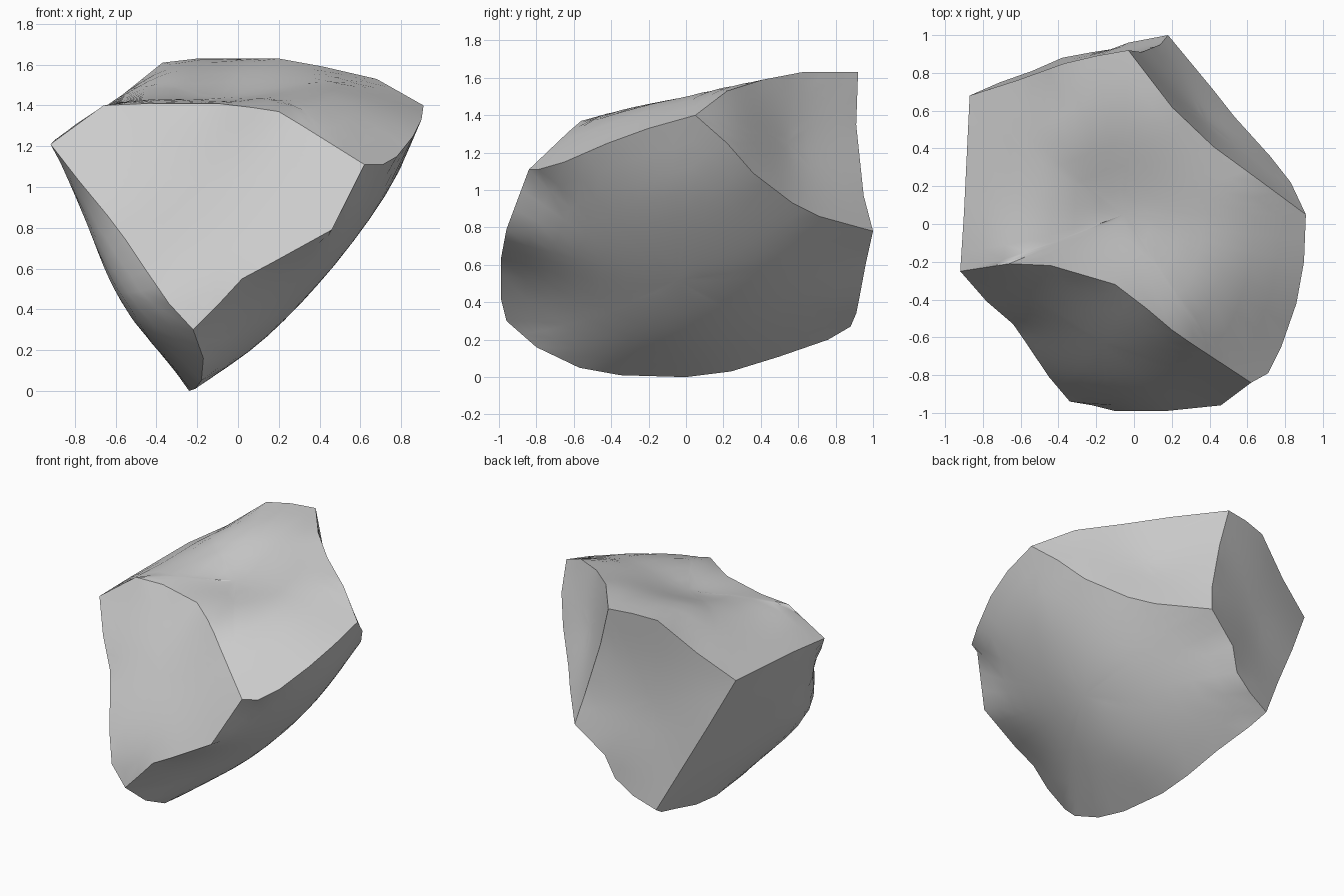
import bpy, bmesh, math
from mathutils import Vector

if "Cube" in bpy.data.objects:
    bpy.data.objects.remove(bpy.data.objects["Cube"])

# Corners of the broken stone
K = {
    'A': (-.92, -.25, 1.21), 'B': (.62, -.84, 1.11), 'C': (.91, .05, 1.40),
    'D': (-.03, .92, 1.63), 'E': (.18, 1.0, .78), 'F': (-.87, .68, 1.25),
    'G': (-.38, .88, .27), 'H': (-.22, -.96, .30),
}

# Intermediate points along each fracture edge between two corners
EDGES = {
    'AB': [(-.66, -.21, 1.40), (-.44, -.22, 1.41), (-.1, -.32, 1.41),
           (.07, -.45, 1.39), (.2, -.56, 1.37), (.3, -.63, 1.31)],
    'BC': [(.71, -.79, 1.11), (.78, -.65, 1.15), (.86, -.42, 1.25), (.9, -.2, 1.33)],
    'CD': [(.68, .22, 1.53), (.42, .41, 1.59), (.2, .62, 1.63)],
    'CE': [(.83, .22, 1.25), (.72, .36, 1.09), (.53, .57, .93), (.42, .71, .86)],
    'DE': [(.04, .91, 1.35), (.14, .95, .97)],
    'DF': [(-.2, .89, 1.63), (-.37, .85, 1.61), (-.62, .76, 1.41)],
    'FA': [(-.885, .37, 1.24), (-.9, .06, 1.23)],
    'FG': [(-.71, .75, .92), (-.54, .81, .59)],
    'EG': [(-.03, .96, .6), (-.09, .93, .44), (-.22, .91, .34)],
    'GH': [(-.34, .76, .2), (-.28, .5, .11), (-.25, .24, .03), (-.24, 0, 0),
           (-.21, -.35, .01), (-.18, -.57, .05), (-.17, -.8, .16)],
    'AH': [(-.78, -.41, 1.03), (-.64, -.53, .86), (-.55, -.66, .74), (-.45, -.81, .59),
           (-.34, -.94, .43)],
    'BH': [(.46, -.96, .79), (.17, -.99, .63), (.02, -.99, .55), (-.1, -.99, .42)],
}


def chain(a, b, step=.12):
    """Resampled edge points from corner a up to, but not including, corner b."""
    if a + b not in EDGES:
        return [Vector(K[a])] + chain(b, a, step)[:0:-1]
    pts = [Vector(p) for p in [K[a]] + EDGES[a + b] + [K[b]]]
    out = []
    for p, q in zip(pts, pts[1:]):
        n = max(1, round((q - p).length / step))
        out += [p.lerp(q, i / n) for i in range(n)]
    return out


def solve(m, rhs):
    """Gaussian elimination with pivoting."""
    n = len(rhs)
    m = [row + [r] for row, r in zip(m, rhs)]
    for i in range(n):
        k = max(range(i, n), key=lambda r: abs(m[r][i]))
        m[i], m[k] = m[k], m[i]
        for r in range(i + 1, n):
            f = m[r][i] / m[i][i]
            if f:
                m[r] = [x - f * y for x, y in zip(m[r], m[i])]
    x = [0] * n
    for i in reversed(range(n)):
        x[i] = (m[i][n] - sum(m[i][j] * x[j] for j in range(i + 1, n))) / m[i][i]
    return x


def bend(r2):
    return r2 * math.log(r2) if r2 > 1e-9 else 0


def plate(nodes, smooth):
    """Thin-plate surface w(u, v) through local (u, v, w) nodes."""
    n = len(nodes)
    m = [[bend((p.xy - q.xy).length_squared) for q in nodes] + [1, p.x, p.y] for p in nodes]
    for i in range(n):
        m[i][i] += smooth
    for k in range(3):
        m.append([(1, p.x, p.y)[k] for p in nodes] + [0, 0, 0])
    c = solve(m, [p.z for p in nodes] + [0, 0, 0])
    return lambda t: (c[n] + c[n + 1] * t.x + c[n + 2] * t.y
                      + sum(c[i] * bend((t.xy - nodes[i].xy).length_squared) for i in range(n)))


def patch(bm, corners, inner=(), smooth=.04):
    """Span a loop of edges, and any inner points, with a smooth broken face."""
    loop = []
    for a, b in zip(corners, corners[1:] + corners[0]):
        loop += chain(a, b)
    n = len(loop)
    avg = sum(loop, Vector()) / n
    normal = sum(((loop[i - 1] - avg).cross(loop[i] - avg) for i in range(n)), Vector())
    rot = normal.to_track_quat('Z', 'Y')
    inv = rot.inverted()
    local = [inv @ (p - avg) for p in loop]
    w = plate(local + [inv @ (Vector(p) - avg) for p in inner], smooth)

    def at(q, t):
        s = q * t
        return bm.verts.new(avg + rot @ Vector((s.x, s.y, w(s))))

    rings = [[bm.verts.new(p) for p in loop]]
    rings += [[at(q, t) for q in local] for t in (.86, .72, .58, .44, .3, .15)]
    for r0, r1 in zip(rings, rings[1:]):
        for i in range(n):
            j = (i + 1) % n
            bm.faces.new((r0[i], r0[j], r1[j], r1[i]))
    c = at(Vector(), 0)
    for i in range(n):
        bm.faces.new((rings[-1][i], rings[-1][(i + 1) % n], c))


bm = bmesh.new()
# top, with a lip on the left and a shallow hollow in the middle
patch(bm, 'ABCDF', [(-.38, .49, 1.56), (-.43, .15, 1.47), (-.15, .05, 1.43), (-.1, .3, 1.51),
                    (-.15, .55, 1.59), (.1, 0, 1.45), (.5, -.18, 1.46), (.55, .05, 1.505),
                    (.45, .25, 1.56), (.38, -.42, 1.4)], .02)
# sloping front
patch(bm, 'AHB')
# right underside
patch(bm, 'BHGEC', [(.09, -.05, .22), (.27, -.05, .39), (.6, -.1, .78), (.8, -.05, 1.09),
                    (.38, .35, .6)])
# left underside
patch(bm, 'AFGH', [(-.6, .1, .61), (-.7, -.46, .81), (-.61, -.6, .65), (-.5, -.74, .45)])
# back and back right
patch(bm, 'DEGF', [(-.3, .84, .9)])
patch(bm, 'CED', [(.36, .57, 1.22)])

# Weld the patches into one closed stone
bmesh.ops.remove_doubles(bm, verts=bm.verts, dist=.0005)
bmesh.ops.recalc_face_normals(bm, faces=bm.faces)
mesh = bpy.data.meshes.new('rock')
bm.to_mesh(mesh)
bm.free()
rock = bpy.data.objects.new('rock', mesh)
bpy.context.collection.objects.link(rock)
bpy.context.view_layer.objects.active = rock
rock.select_set(True)
bpy.ops.object.shade_smooth_by_angle(angle=math.radians(30))
